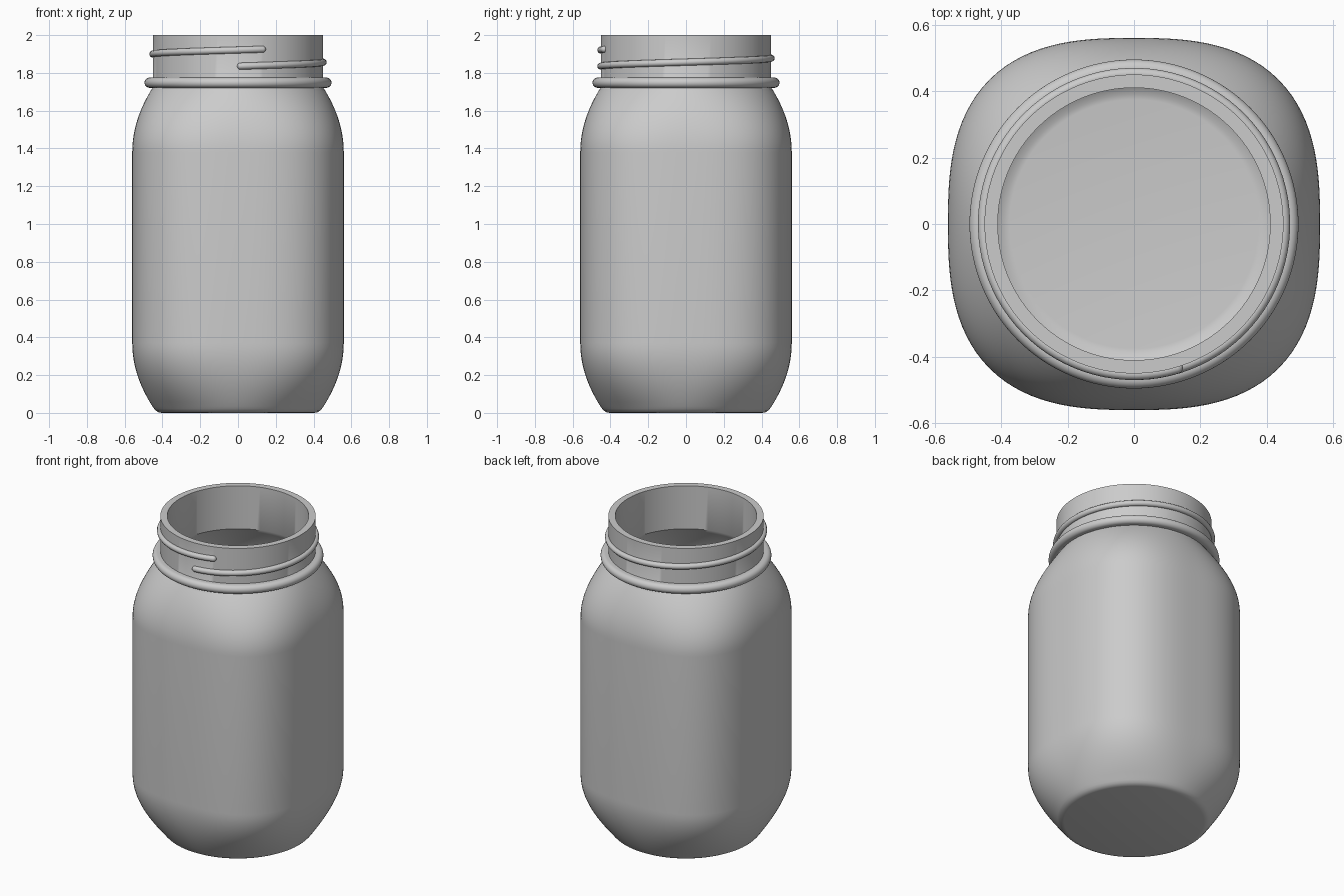
import bpy, bmesh
from math import sin, cos, pi, sqrt

if "Cube" in bpy.data.objects:
    bpy.data.objects.remove(bpy.data.objects["Cube"])

SEG = 128
POWER = 2.74      # squircle exponent of the jar body
WALL = 0.04


def smooth(obj, angle=0.6):
    bpy.ops.object.select_all(action='DESELECT')
    bpy.context.view_layer.objects.active = obj
    obj.select_set(True)
    bpy.ops.object.shade_smooth_by_angle(angle=angle)


def loft(name, profile, closed=False):
    """Loft (radius, z, squareness) rings; cap both ends unless closed."""
    bm = bmesh.new()
    rings = []
    for r, z, w in profile:
        ring = []
        for i in range(SEG):
            a = 2 * pi * i / SEG
            c, s = cos(a), sin(a)
            squircle = (abs(c) ** POWER + abs(s) ** POWER) ** (-1 / POWER)
            rad = r * (1 + w * (squircle - 1))
            ring.append(bm.verts.new((rad * c, rad * s, z)))
        rings.append(ring)
    pairs = list(zip(rings, rings[1:]))
    if closed:
        pairs.append((rings[-1], rings[0]))
    for lo, hi in pairs:
        for i in range(SEG):
            j = (i + 1) % SEG
            bm.faces.new((lo[i], lo[j], hi[j], hi[i]))
    if not closed:
        bm.faces.new(rings[0])
        bm.faces.new(rings[-1])
    bmesh.ops.recalc_face_normals(bm, faces=bm.faces)
    mesh = bpy.data.meshes.new(name)
    bm.to_mesh(mesh)
    bm.free()
    obj = bpy.data.objects.new(name, mesh)
    bpy.context.collection.objects.link(obj)
    smooth(obj)
    return obj


def body_wall(inset, z_low):
    """Round base -> squarish middle -> round shoulder, bottom to top."""
    n = 14
    out = []
    for k in range(n + 1):
        z = z_low + (0.37 - z_low) * k / n
        u = (0.37 - z) / 0.34
        out.append((0.56 - inset - 0.11 * u * u, z, 1 - min(u * u, 1)))
    for k in range(n + 1):
        u = k / n
        out.append((0.56 - inset - 0.11 * u * u, 1.38 + 0.345 * u, 1 - u * u))
    return out


# Jar: outer base fillet, outer wall, neck and lip, then the inner cavity
outer = [(0.405, 0, 0), (0.42, 0.003, 0), (0.434, 0.011, 0), (0.444, 0.022, 0)]
outer += body_wall(0, 0.035)
lip = [(0.45, 2.0, 0), (0.41, 2.0, 0)]
inner = body_wall(WALL, 0.065)[::-1] + [(0.405, 0.05, 0), (0.39, 0.042, 0), (0.375, 0.04, 0)]
loft("jar_body", outer + lip + inner)

# Rounded bead under the thread
h = 0.027
bead = [(0.43, 1.748 - h, 0)]
bead += [(0.468 + h * cos(t), 1.748 + h * sin(t), 0)
         for t in [-pi / 2 + pi * k / 12 for k in range(13)]]
bead += [(0.43, 1.748 + h, 0)]
loft("neck_bead", bead, closed=True)

# Screw thread: one helical turn with rounded ends
R, TUBE = 0.452, 0.018
turn = 2 * pi + 0.34
length = turn * R
dist = [TUBE * (1 - cos(pi / 2 * k / 5)) for k in range(5)]
stations = dist + [TUBE + (length - 2 * TUBE) * k / 96 for k in range(97)]
stations += [length - d for d in reversed(dist)]
curve = bpy.data.curves.new("screw_thread", 'CURVE')
curve.dimensions = '3D'
curve.bevel_depth = TUBE
curve.bevel_resolution = 4
curve.use_fill_caps = True
spline = curve.splines.new('POLY')
spline.points.add(len(stations) - 1)
for p, s in zip(spline.points, stations):
    t = s / R
    a = -pi / 2 - 0.01 + t
    p.co = (R * cos(a), R * sin(a), 1.835 + 0.086 * t / (2 * pi), 1)
    e = max(0.0, 1 - min(s, length - s) / TUBE)
    p.radius = max(0.05, sqrt(max(0.0, 1 - e * e)))
thread = bpy.data.objects.new("screw_thread", curve)
bpy.context.collection.objects.link(thread)
bpy.ops.object.select_all(action='DESELECT')
bpy.context.view_layer.objects.active = thread
thread.select_set(True)
bpy.ops.object.convert(target='MESH')
smooth(bpy.context.view_layer.objects.active, 1.0)
